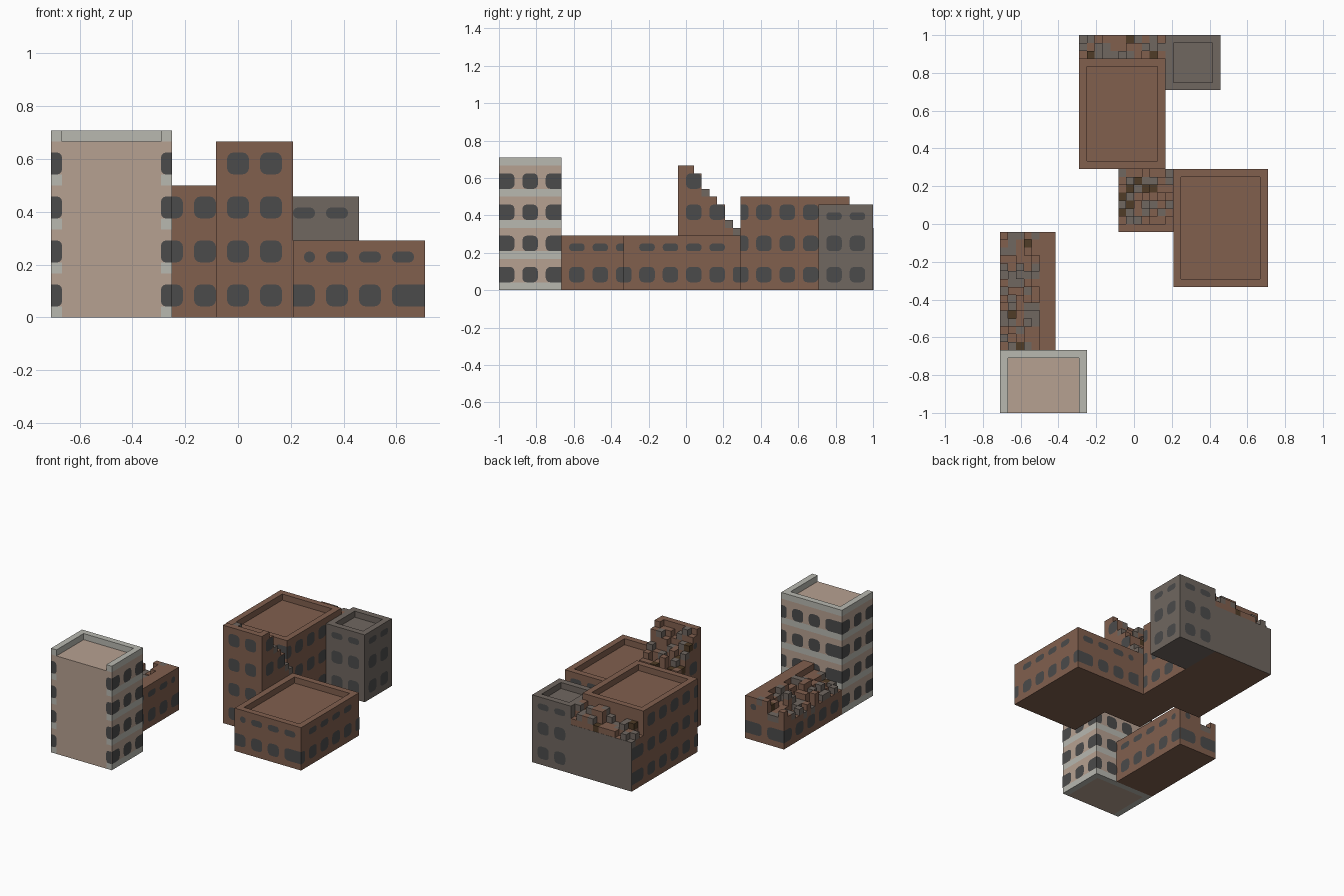
import bpy, bmesh, math, random
from mathutils import Vector

random.seed(4)
U = 1 / 24          # one building cell
if "Cube" in bpy.data.objects:
    bpy.data.objects.remove(bpy.data.objects["Cube"])


def material(name, rgb):
    m = bpy.data.materials.new(name)
    m.use_nodes = True
    m.diffuse_color = (*rgb, 1)
    m.node_tree.nodes["Principled BSDF"].inputs["Base Color"].default_value = (*rgb, 1)
    return m


BRICK, STONE, PLASTER, TRIM, GLASS, TIMBER = range(6)
MATS = [material("brick_brown", (.22, .115, .076)),
        material("stone_grey", (.16, .135, .117)),
        material("plaster_pink", (.47, .355, .285)),
        material("pale_trim", (.48, .48, .435)),
        material("window_grey", (.07, .07, .07)),
        material("dark_timber", (.08, .045, .02))]


def finish(name, bm):
    me = bpy.data.meshes.new(name)
    bm.to_mesh(me)
    bm.free()
    for m in MATS:
        me.materials.append(m)
    ob = bpy.data.objects.new(name, me)
    bpy.context.collection.objects.link(ob)


def box(bm, x0, x1, y0, y1, z0, z1, mat):
    res = bmesh.ops.create_cube(bm, size=1)
    for v in res["verts"]:
        v.co = Vector(((x0 + x1) / 2 + v.co.x * (x1 - x0),
                       (y0 + y1) / 2 + v.co.y * (y1 - y0),
                       (z0 + z1) / 2 + v.co.z * (z1 - z0))) * U
        for f in v.link_faces:
            f.material_index = mat


def walls(bm, x0, x1, y0, y1, z0, z1, mat, front=True):
    """One-cell-thick wall ring, optionally open at the front."""
    box(bm, x0, x0 + 1, y0, y1, z0, z1, mat)
    box(bm, x1 - 1, x1, y0, y1, z0, z1, mat)
    box(bm, x0 + 1, x1 - 1, y1 - 1, y1, z0, z1, mat)
    if front:
        box(bm, x0 + 1, x1 - 1, y0, y0 + 1, z0, z1, mat)


def pane(bm, axis, side, at, a0, a1, z0, z1, round0, round1):
    """Rounded window face lying on a wall; square where it wraps a corner."""
    full = .6 if z1 - z0 > 1 and a1 - a0 > 1 else .45
    pts = []
    corners = [(a0, z0, 1, 1, round0), (a1, z0, -1, 1, round1),
               (a1, z1, -1, -1, round1), (a0, z1, 1, -1, round0)]
    for k, (a, z, da, dz, rounded) in enumerate(corners):
        if not rounded:
            pts.append((a, z))
            continue
        for s in range(4):
            t = math.pi + (k + s / 3) * math.pi / 2
            pts.append((a + full * (da + math.cos(t)), z + full * (dz + math.sin(t))))
    level = at + side * .03
    verts = [bm.verts.new(Vector((level, a, z) if axis == 0 else (a, level, z)) * U)
             for a, z in pts]
    f = bm.faces.new(verts)
    f.normal_update()
    if f.normal[axis] * side < 0:
        f.normal_flip()
    f.material_index = GLASS


def windows(name, x0, x1, y0, y1, h, faces, limit=None, keep=None):
    """Panes on a shared lattice: two cells wide, one apart, every four cells up."""
    bm = bmesh.new()
    for axis, side in faces:
        lo, hi = (y0, y1) if axis == 0 else (x0, x1)
        other = ((x0, x1) if axis == 0 else (y0, y1))
        at = other[1] if side > 0 else other[0]
        edge = at - 1 if side > 0 else at
        shift, cross = (0, 1) if axis == 0 else (1, 0)

        def top(c):
            return min(h - 1, limit(axis, side, c) if limit else h)

        for z in range(1, h - 1, 4):
            run = None
            for c in range(lo, hi + 1):
                corner = c in (lo, hi - 1)
                wraps = corner and (edge + cross) % 3 < 2
                on = c < hi and ((c + shift) % 3 < 2 or wraps) and top(c) > z
                if corner and top(c) == z + 1:
                    on = False
                if keep and not keep(axis, c):
                    on = False
                if on and run is None:
                    run = c
                elif not on and run is not None:
                    z1 = min([z + 2] + [top(k) for k in range(run, c)])
                    pane(bm, axis, side, at, run, c, z, z1, run != lo, c != hi)
                    run = None
    finish(name, bm)


def flat_block(name, x0, x1, y0, y1, h, mat):
    """Block with a sunken roof behind a low parapet."""
    bm = bmesh.new()
    box(bm, x0, x1, y0, y1, 0, h - 1, mat)
    walls(bm, x0, x1, y0, y1, h - 1, h, mat)
    finish(name, bm)


def ruin(name, x0, x1, y0, y1, height, intact, grey=.33):
    """Broken block made of columns with mixed rubble caps."""
    bm = bmesh.new()
    for i in range(x0, x1):
        for j in range(y0, y1):
            h = height(i, j)
            cap = random.choices((BRICK, STONE, TIMBER), (.9 - grey, grey, .1))[0]
            if intact(i, j):
                cap = BRICK
            box(bm, i, i + 1, j, j + 1, 0, h - 1, BRICK)
            box(bm, i, i + 1, j, j + 1, h - 1, h, cap)
    finish(name, bm)


LEFT, RIGHT, FRONT, BACK = (0, 1), (0, -1), (1, -1), (1, 1)

# Striped tower, cut open at the front
bm = bmesh.new()
box(bm, -16, -7, -24, -17, 0, 16, PLASTER)
for z in range(0, 16, 4):
    walls(bm, -17, -6, -24, -16, z, z + 1, TRIM, False)
    walls(bm, -17, -6, -24, -16, z + 1, z + 4, PLASTER, False)
walls(bm, -17, -6, -24, -16, 16, 17, TRIM, False)
finish("striped_tower", bm)
windows("tower_windows", -17, -6, -24, -16, 17, [LEFT, RIGHT, FRONT, BACK],
        limit=lambda axis, side, c: 17 if (axis, side) != FRONT or c in (-17, -7) else 0)

# Low ruined wing behind the tower, crumbling to one side
def wing_height(i, j):
    if i >= -12:
        return 7
    return min(7, 4 + (i + 17) // 2 + random.choice((0, 0, 1, 1, 2)))


ruin("ruined_wing", -17, -10, -16, -1, wing_height, lambda i, j: i >= -12, .45)
windows("wing_windows", -17, -10, -16, -1, 7, [LEFT, RIGHT, BACK],
        limit=lambda axis, side, c: 7 if (axis, side) == LEFT or (axis == 1 and c > -13) else 4)

# Tall ruin with a stepped back
STEPS = [16, 16, 15, 13, 12, 11, 9, 8]


def tall_height(i, j):
    h = STEPS[j + 1]
    return h if j == -1 or i == 4 else h - random.choice((0, 0, 1, 1, 2))


ruin("tall_ruin", -2, 5, -1, 7, tall_height, lambda i, j: j == -1, .4)
windows("tall_ruin_windows", -2, 5, -1, 7, 16, [LEFT, RIGHT, FRONT],
        limit=lambda axis, side, c: 16 if axis == 1 else
        STEPS[c + 1] - (0 if side > 0 else 2))

# Low hall
flat_block("low_hall", 5, 17, -8, 7, 7, BRICK)
windows("low_hall_windows", 5, 17, -8, 7, 7, [LEFT, RIGHT, FRONT, BACK])

# Main rear block with its broken back bay
flat_block("rear_block", -7, 4, 7, 21, 12, BRICK)


def bay_height(i, j):
    return max(8, 11 - (3 - i) // 5 - (j - 21) // 2 - random.choice((0, 0, 1)))


ruin("broken_bay", -7, 4, 21, 24, bay_height, lambda i, j: False, .55)
bm = bmesh.new()
box(bm, -7, 4, 23.9, 24.03, 0, 8, STONE)
finish("exposed_back_wall", bm)
windows("rear_block_windows", -7, 4, 7, 24, 12, [LEFT, RIGHT, FRONT],
        limit=lambda axis, side, c: 8 if axis == 0 and c >= 21 else 12)

# Small stone block at the rear corner
flat_block("stone_block", 4, 11, 17, 24, 11, STONE)
windows("stone_block_windows", 4, 11, 17, 24, 11, [LEFT, FRONT, BACK])
